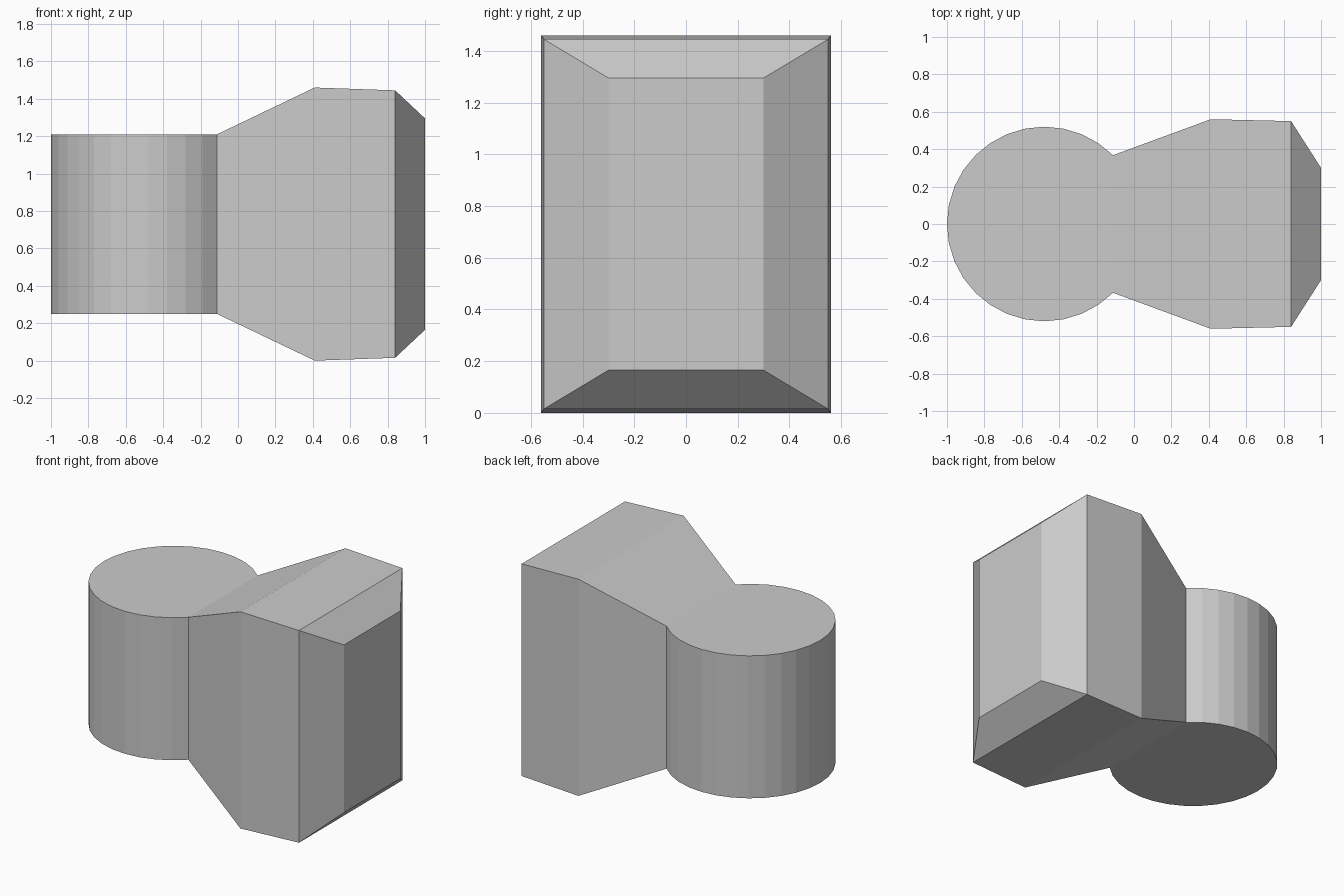
import bpy, bmesh
from math import cos, sin, radians

if "Cube" in bpy.data.objects:
    bpy.data.objects.remove(bpy.data.objects["Cube"])

CX, R, MID = -0.48, 0.52, 0.73
bm = bmesh.new()

# Round barrel: 32-sided cylinder with its front quarter cut off at a chord
angles = [radians(45 + 11.25 * i) for i in range(25)]
def arc(z):
    return [bm.verts.new((CX + R * cos(a), R * sin(a), z)) for a in angles]
low, high = arc(0.25), arc(1.21)
bm.faces.new(low)
bm.faces.new(high)
for i in range(24):
    bm.faces.new((low[i], low[i + 1], high[i + 1], high[i]))

# Flared block: rectangular rings (x, half width, half height) lofted from the chord
ring = [low[-1], low[0], high[0], high[-1]]
for x, w, h in [(0.41, 0.56, 0.73), (0.84, 0.55, 0.715), (1.0, 0.30, 0.565)]:
    new = [bm.verts.new((x, sy * w, MID + sz * h))
           for sy, sz in ((-1, -1), (1, -1), (1, 1), (-1, 1))]
    for i in range(4):
        j = (i + 1) % 4
        bm.faces.new((ring[i], ring[j], new[j], new[i]))
    ring = new
bm.faces.new(ring)

bmesh.ops.recalc_face_normals(bm, faces=bm.faces[:])
mesh = bpy.data.meshes.new("flared_head")
bm.to_mesh(mesh)
bm.free()
bpy.context.collection.objects.link(bpy.data.objects.new("flared_head", mesh))
